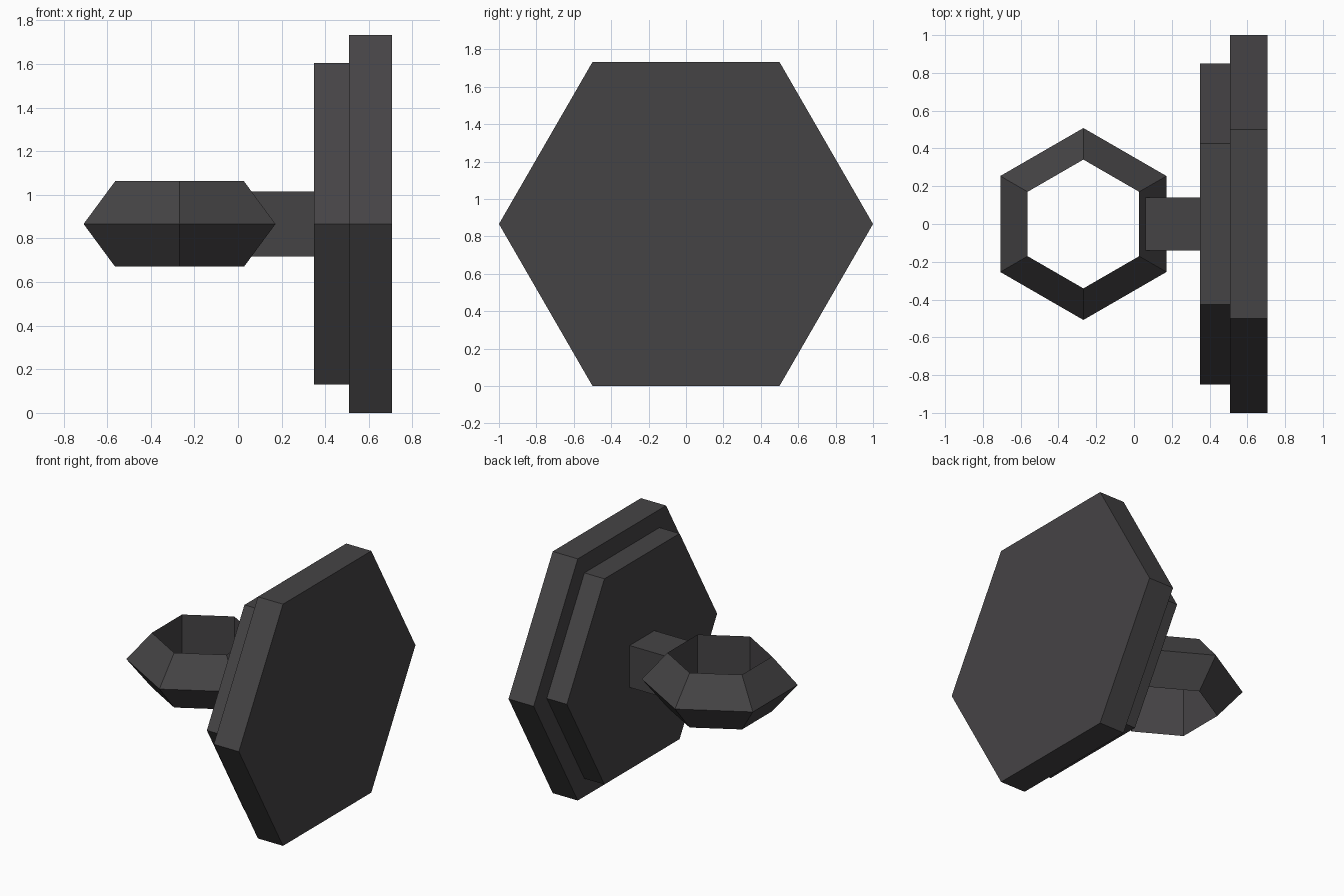
import bpy
from math import cos, sin, tau, sqrt

if "Cube" in bpy.data.objects:
    bpy.data.objects.remove(bpy.data.objects["Cube"])

MID_Z = sqrt(3) / 2
RING_X = -0.268

dark = bpy.data.materials.new("dark_metal")
dark.diffuse_color = (0.06, 0.057, 0.06, 1)
dark.use_nodes = True
dark.node_tree.nodes["Principled BSDF"].inputs["Base Color"].default_value = dark.diffuse_color


def finish(name, verts, faces):
    mesh = bpy.data.meshes.new(name)
    mesh.from_pydata(verts, [], faces)
    mesh.materials.append(dark)
    obj = bpy.data.objects.new(name, mesh)
    bpy.context.collection.objects.link(obj)


def prism_x(name, outline, x0, x1):
    """Extrude a counter-clockwise (y, z) outline along x."""
    n = len(outline)
    verts = [(x, y, MID_Z + z) for x in (x0, x1) for y, z in outline]
    faces = [tuple(reversed(range(n))), tuple(range(n, 2 * n))]
    faces += [(i, (i + 1) % n, n + (i + 1) % n, n + i) for i in range(n)]
    finish(name, verts, faces)


def hexagon(r):
    return [(r * cos(tau * i / 6), r * sin(tau * i / 6)) for i in range(6)]


# Stepped hexagonal plates
prism_x("face_plate", hexagon(1.0), 0.508, 0.707)
prism_x("back_plate", hexagon(0.851), 0.349, 0.508)

# Square stem, its end buried in the ring
prism_x("stem", [(-0.14, -0.15), (0.14, -0.15), (0.14, 0.15), (-0.14, 0.15)], 0.045, 0.349)

# Six-sided ring with a triangular cross-section
profile = [(0.508, 0), (0.341, 0.196), (0.341, -0.196)]
verts = [(RING_X + r * sin(tau * i / 6), -r * cos(tau * i / 6), MID_Z + z)
         for i in range(6) for r, z in profile]
faces = [(3 * i + j, 3 * ((i + 1) % 6) + j, 3 * ((i + 1) % 6) + (j + 1) % 3, 3 * i + (j + 1) % 3)
         for i in range(6) for j in range(3)]
finish("ring", verts, faces)
